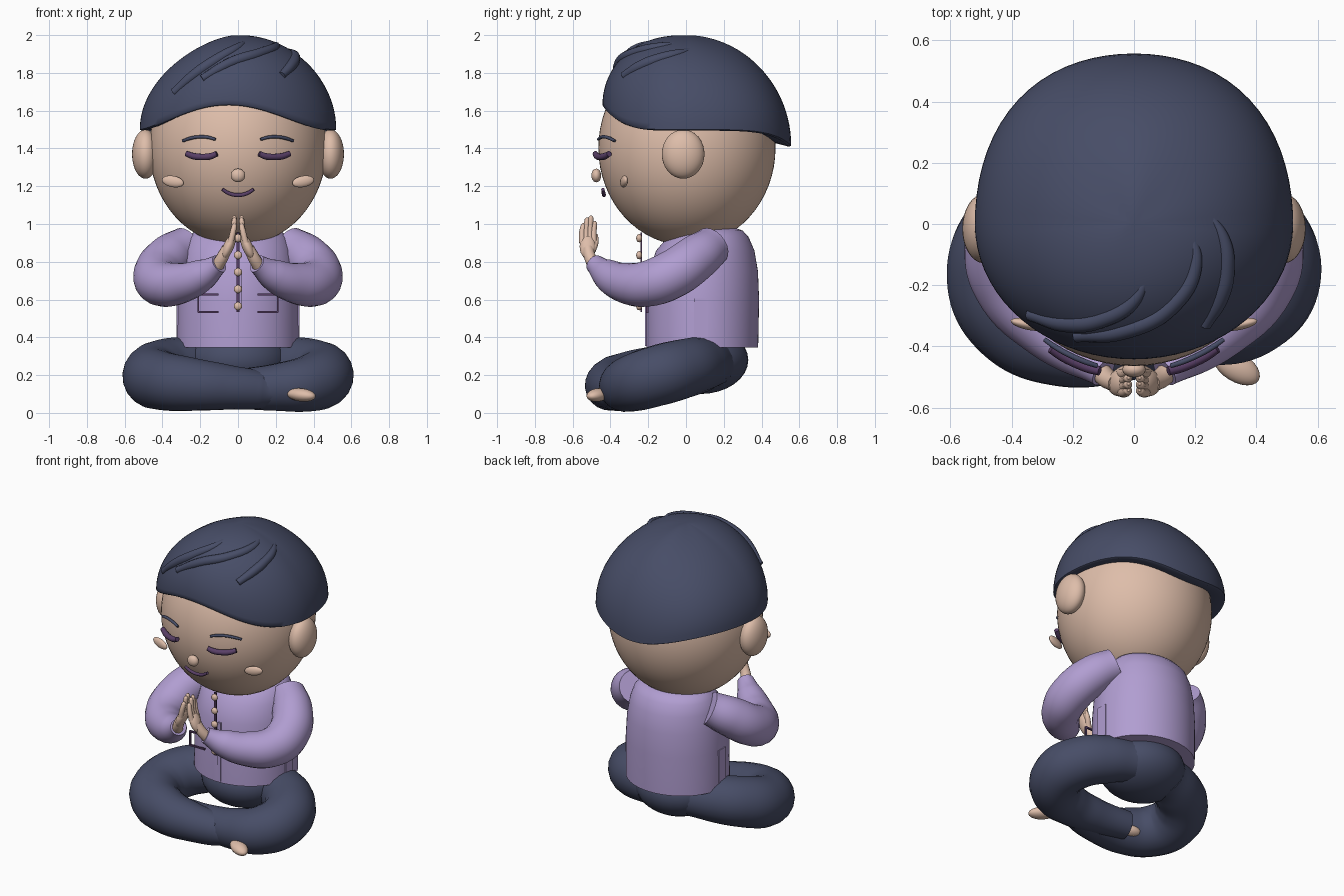
import bpy, bmesh
from math import sin, cos, pi, atan2, hypot, sqrt

cube = bpy.data.objects.get("Cube")
if cube:
    bpy.data.objects.remove(cube, do_unlink=True)


def material(name, r, g, b):
    m = bpy.data.materials.new(name)
    m.use_nodes = True
    m.diffuse_color = (r, g, b, 1)
    bsdf = next(n for n in m.node_tree.nodes if n.type == 'BSDF_PRINCIPLED')
    bsdf.inputs["Base Color"].default_value = (r, g, b, 1)
    return m


SKIN = material("skin", .73, .51, .4)
LAVENDER = material("lavender cloth", .44, .34, .64)
NAVY = material("navy", .063, .074, .135)
PLUM = material("dark plum", .1, .05, .135)


def finish(name, mat, angle=50):
    ob = bpy.context.object
    ob.name = name
    ob.data.materials.clear()
    ob.data.materials.append(mat)
    bpy.ops.object.shade_smooth_by_angle(angle=angle * pi / 180)
    return ob


def ellipsoid(name, mat, loc, size, rot=(0, 0, 0), seg=32):
    bpy.ops.mesh.primitive_uv_sphere_add(segments=seg, ring_count=seg // 2, location=loc, rotation=rot)
    bpy.context.object.scale = size
    return finish(name, mat)


def box(name, mat, loc, size):
    bpy.ops.mesh.primitive_cube_add(size=1, location=loc)
    bpy.context.object.scale = size
    return finish(name, mat)


def link_active(ob):
    bpy.context.collection.objects.link(ob)
    bpy.ops.object.select_all(action='DESELECT')
    ob.select_set(True)
    bpy.context.view_layer.objects.active = ob


def tube(name, mat, points, radii, res=6):
    cu = bpy.data.curves.new(name, 'CURVE')
    cu.dimensions = '3D'
    cu.bevel_depth = 1
    cu.bevel_resolution = res
    cu.use_fill_caps = True
    sp = cu.splines.new('BEZIER')
    sp.radius_interpolation = 'CARDINAL'
    sp.resolution_u = 10
    sp.bezier_points.add(len(points) - 1)
    for bp, co, r in zip(sp.bezier_points, points, radii):
        bp.co = co
        bp.radius = r
        bp.handle_left_type = bp.handle_right_type = 'AUTO'
    link_active(bpy.data.objects.new(name, cu))
    bpy.ops.object.convert(target='MESH')
    return finish(name, mat)


def loft(name, mat, rings, angle=50):
    bm = bmesh.new()
    vs = [[bm.verts.new(p) for p in ring] for ring in rings]
    n = len(vs[0])
    for a, b in zip(vs, vs[1:]):
        for i in range(n):
            j = (i + 1) % n
            bm.faces.new((a[i], a[j], b[j], b[i]))
    bm.faces.new(vs[0][::-1])
    bm.faces.new(vs[-1])
    bmesh.ops.recalc_face_normals(bm, faces=bm.faces)
    me = bpy.data.meshes.new(name)
    bm.to_mesh(me)
    bm.free()
    link_active(bpy.data.objects.new(name, me))
    return finish(name, mat, angle)


# Head
HR, HZ, HC = .469, .517, 1.403
ellipsoid("head", SKIN, (0, .005, HC), (HR, HR, HZ), seg=64)
ellipsoid("nose", SKIN, (0, -.475, 1.257), (.038, .026, .036), seg=24)


def face_line(name, mat, xz, radius, lift):
    points = [(x, -HR * sqrt(1 - (x / HR) ** 2 - ((z - HC) / HZ) ** 2) - lift, z) for x, z in xz]
    tube(name, mat, points, [radius * .85] + [radius] * (len(xz) - 2) + [radius * .85], 3)


face_line("mouth", PLUM, [(-.083, 1.183), (-.045, 1.161), (0, 1.153), (.045, 1.161), (.083, 1.183)], .0105, .024)

# Hair cap: rim height and fullness vary with direction
RX, BACK, FRONT = .52, .557, .442


def hair_shape(t):
    s = sin(t)
    f, b = max(0, -s), max(0, s)
    rim = 1.5 + .135 * max(0, -sin(t + .1)) ** 3.5 - .085 * b ** 5
    power = 1.19 - .15 * cos(t) - .33 * f - .17 * b ** 4
    if s > 0:
        power += .1 * sin(2 * t) ** 2
    return (BACK if s > 0 else FRONT), rim, power


def hair_ring(u, shrink=1, lift=0, n=72):
    ring = []
    for i in range(n):
        t = 2 * pi * i / n
        ry, rim, p = hair_shape(t)
        k = sin(u) ** p * shrink
        if t < pi:
            k *= 1 + .03 * sin(2 * t) ** 2
        ring.append((RX * k * cos(t), ry * k * sin(t), rim + (2 - rim) * cos(u) + lift))
    return ring


rings = [hair_ring(pi / 2, .8, .02), hair_ring(pi / 2, .98, -.006)]
rings += [hair_ring(pi / 2 * (1 - i / 24)) for i in range(24)]
loft("hair", NAVY, rings, 60)


def on_hair(x, y):
    ry = BACK if y > 0 else FRONT
    t = atan2(y / ry, x / RX)
    _, rim, p = hair_shape(t)
    k = min(1, hypot(x / RX, y / ry)) ** (1 / p)
    return (x, y, rim + (2 - rim) * sqrt(1 - k * k) - .014)


strands = [
    [(-.34, -.295), (-.22, -.325), (-.1, -.31), (0, -.25), (.05, -.15)],
    [(-.19, -.365), (-.04, -.35), (.12, -.27), (.2, -.13), (.17, .01)],
    [(.23, -.33), (.28, -.24), (.3, -.15), (.29, -.05), (.24, .04)],
]
for i, path in enumerate(strands):
    tube(f"hair_strand_{i + 1}", NAVY, [on_hair(x, y) for x, y in path], [.022, .029, .029, .024, .01], 3)

# Jacket body: height, half width, half depth, centre y
profile = [(.345, .324, .296, .086), (.6, .322, .298, .089), (.75, .312, .289, .092),
           (.86, .29, .26, .102), (.93, .262, .215, .117), (.965, .225, .175, .125), (.98, .17, .13, .13)]
loft("jacket", LAVENDER, [[(w * cos(2 * pi * i / 64), c + d * sin(2 * pi * i / 64), z) for i in range(64)]
                          for z, w, d, c in profile])
box("jacket_overlap", LAVENDER, (.01, -.21, .55), (.022, .012, .39))
box("button_band", PLUM, (0, -.238, .745), (.014, .008, .42))
for i in range(5):
    ellipsoid(f"button_{i + 1}", SKIN, (0, -.248, .565 + .09 * i), (.022, .016, .022), seg=16)

# Seat of the trousers
ellipsoid("trouser_seat", NAVY, (0, .075, .28), (.27, .255, .18))

# Mirrored parts
for side, s in (("left", 1), ("right", -1)):
    ellipsoid(side + "_ear", SKIN, (s * .49, -.015, 1.37), (.071, .113, .13))
    ellipsoid(side + "_cheek", SKIN, (s * .345, -.328, 1.225), (.06, .018, .03), (0, -.18 * s, .2 * s), 24)
    face_line(side + "_closed_eye", PLUM,
              [(s * x, z) for x, z in ((.112, 1.372), (.145, 1.359), (.19, 1.355), (.235, 1.359), (.272, 1.372))],
              .0175, .026)
    face_line(side + "_eyebrow", NAVY,
              [(s * x, z) for x, z in ((.12, 1.448), (.16, 1.459), (.21, 1.461), (.255, 1.453), (.292, 1.44))],
              .009, .012)

    # Sleeve bent at the elbow
    arm = [(.27, .14, .885), (.36, .06, .825), (.425, -.07, .735), (.4, -.2, .685), (.29, -.33, .69),
           (.18, -.42, .735), (.1, -.485, .79)]
    tube(side + "_sleeve", LAVENDER, [(s * x, y, z) for x, y, z in arm],
         [.105, .122, .128, .122, .105, .082, .05], 8)

    # Hand pressed toward the other, with fingers and thumb
    tube(side + "_wrist", SKIN, [(s * .108, -.485, .78), (s * .085, -.507, .82), (s * .058, -.52, .87)],
         [.034, .032, .03], 4)
    ellipsoid(side + "_palm", SKIN, (s * .05, -.52, .88), (.028, .043, .07), (0, -.4 * s, 0), 24)
    for i, top in enumerate((1.005, 1.035, 1.045, 1.015)):
        y = -.549 + .02 * i
        tube(f"{side}_finger_{i + 1}", SKIN,
             [(s * .04, y, .9), (s * .026, y, .96), (s * .019, y + .006, top - .01), (s * .018, y + .007, top)],
             [.017, .016, .013, .005], 3)
    tube(side + "_thumb", SKIN, [(s * .055, -.495, .86), (s * .032, -.477, .91), (s * .02, -.474, .945)],
         [.018, .015, .008], 3)

    # Pocket outline and side vent
    for z in (.535, .627):
        box(f"{side}_pocket_edge", PLUM, (s * .157, -.205, z), (.11, .012, .01))
    box(f"{side}_pocket_side", PLUM, (s * .21, -.205, .581), (.009, .012, .1))
    box(f"{side}_side_panel", LAVENDER, (s * .321, .08, .475), (.009, .075, .26))

# Crossed legs: shared thigh, differing shins
thigh = [(.13, .14, .265), (.27, .075, .255), (.4, -.025, .232), (.452, -.16, .195)]
thigh_r = [.127, .146, .157, .16]
left_shin = [(.38, -.285, .157), (.22, -.333, .137), (.04, -.33, .128), (-.18, -.295, .125)]
right_shin = [(-.4, -.3, .17), (-.24, -.39, .151), (-.05, -.4, .135), (.12, -.375, .12), (.24, -.39, .11)]
tube("left_leg", NAVY, thigh + left_shin, thigh_r + [.15, .128, .108, .09], 8)
tube("right_leg", NAVY, [(-x, y, z) for x, y, z in thigh] + right_shin,
     thigh_r + [.156, .141, .119, .1, .06], 8)
ellipsoid("right_foot", SKIN, (.335, -.467, .095), (.085, .048, .035), (0, .1, -.55), 24)
ellipsoid("left_foot", SKIN, (-.22, -.29, .095), (.07, .045, .035), (0, 0, -.2), 24)
